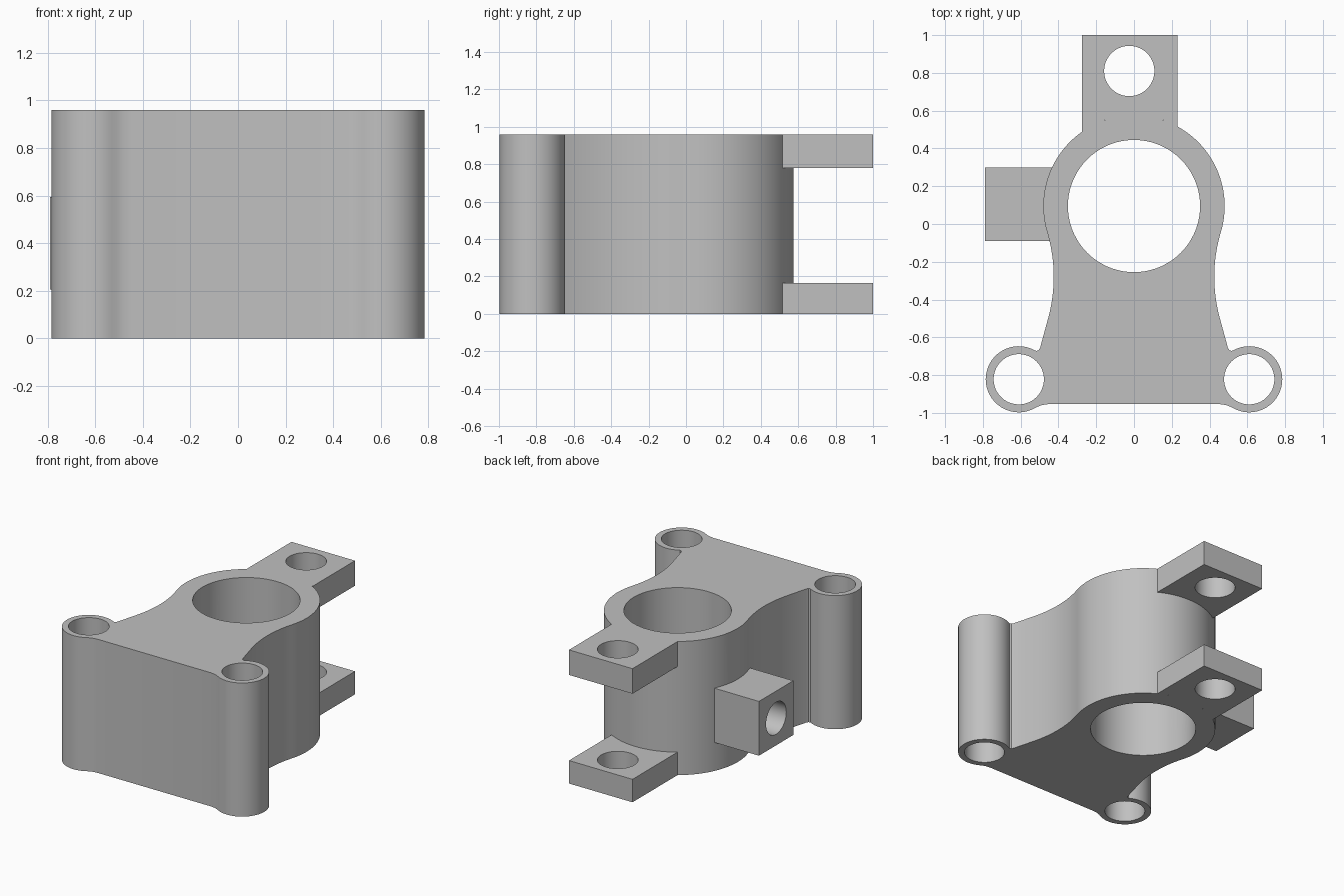
import bpy, bmesh
from math import radians, degrees, cos, sin, asin, pi
from mathutils import Matrix

if "Cube" in bpy.data.objects:
    bpy.data.objects.remove(bpy.data.objects["Cube"], do_unlink=True)

HEIGHT = 0.96
BORE_Y, BORE_R, SHELL_R = 0.095, 0.35, 0.48
TUBE_X, TUBE_Y, TUBE_R = 0.61, -0.822, 0.175
BOLT_R = 0.133

grey = bpy.data.materials.new("plain grey")
grey.use_nodes = True
grey.diffuse_color = (0.53, 0.53, 0.53, 1)
grey.node_tree.nodes["Principled BSDF"].inputs["Base Color"].default_value = grey.diffuse_color


def arc(cx, cy, r, a0, a1, n):
    """Points along a circular arc, angles in degrees."""
    angles = [radians(a0 + (a1 - a0) * i / n) for i in range(n + 1)]
    return [(cx + r * cos(a), cy + r * sin(a)) for a in angles]


def prism(name, profile, z0, z1):
    """Extrude a flat outline from z0 to z1."""
    bm = bmesh.new()
    face = bm.faces.new([bm.verts.new((x, y, z0)) for x, y in profile])
    top = bmesh.ops.extrude_face_region(bm, geom=[face])["geom"]
    verts = [v for v in top if isinstance(v, bmesh.types.BMVert)]
    bmesh.ops.translate(bm, verts=verts, vec=(0, 0, z1 - z0))
    bmesh.ops.recalc_face_normals(bm, faces=bm.faces)
    return add_object(name, bm)


def add_object(name, bm):
    mesh = bpy.data.meshes.new(name)
    bm.to_mesh(mesh)
    bm.free()
    mesh.materials.append(grey)
    obj = bpy.data.objects.new(name, mesh)
    bpy.context.collection.objects.link(obj)
    return obj


def cutter(x, y, z, r, length, along_x=False):
    """Round cutter centred on a point."""
    bm = bmesh.new()
    turn = Matrix.Rotation(pi / 2, 4, "Y") if along_x else Matrix()
    bmesh.ops.create_cone(bm, cap_ends=True, segments=72, radius1=r, radius2=r,
                          depth=length, matrix=Matrix.Translation((x, y, z)) @ turn)
    obj = add_object("hole_cutter", bm)
    obj.hide_render = True
    return obj


def finish(obj, cutters):
    """Cut the holes, apply them and smooth the round walls."""
    for c in cutters:
        mod = obj.modifiers.new("hole", "BOOLEAN")
        mod.operation, mod.solver, mod.object = "DIFFERENCE", "EXACT", c
    bpy.ops.object.select_all(action="DESELECT")
    obj.select_set(True)
    bpy.context.view_layer.objects.active = obj
    for mod in list(obj.modifiers):
        bpy.ops.object.modifier_apply(modifier=mod.name)
    bpy.ops.object.shade_smooth_by_angle(angle=radians(30))


# Holes
bore = cutter(0, BORE_Y, HEIGHT / 2, BORE_R, 2)
tube_holes = [cutter(s * TUBE_X, TUBE_Y, HEIGHT / 2, BOLT_R, 2) for s in (-1, 1)]
lug_hole = cutter(-0.025, 0.81, HEIGHT / 2, BOLT_R, 2)
side_hole = cutter(-0.55, 0.105, 0.4, 0.115, 0.9, along_x=True)

# Body: round shell, concave waist, notch, tube and foot on one half, then mirrored
waist_x, waist_y, waist_r = 1.25, -0.28, 0.825
half = arc(0, BORE_Y, SHELL_R, 90, -16.7, 36)
half += arc(waist_x, waist_y, waist_r, 163.3, 195.5, 16)[1:]
half += [(0.497, -0.655), (0.505, -0.668), (0.518, -0.672)]
half += arc(TUBE_X, TUBE_Y, TUBE_R, 117, -117, 40)
half += [(0.51, -0.967), (0.485, -0.958), (0.45, -0.953)]
outline = half + [(-x, y) for x, y in reversed(half[1:])]
body = prism("body", outline, 0, HEIGHT)
finish(body, [bore, side_hole] + tube_holes)

# Rear lugs, hugging the round shell
lug_left, lug_right = -0.275, 0.23
a_right = 90 - degrees(asin(lug_right / SHELL_R))
a_left = 90 - degrees(asin(lug_left / SHELL_R))
lug = arc(0, BORE_Y, SHELL_R, a_right, a_left, 20) + [(lug_left, 1), (lug_right, 1)]
for name, z0, z1 in (("lower_lug", 0, 0.165), ("upper_lug", 0.78, HEIGHT)):
    finish(prism(name, lug, z0, z1), [lug_hole])

# Side boss with a cross hole
y0, y1 = -0.09, 0.30
a0 = 180 - degrees(asin((y0 - BORE_Y) / SHELL_R))
a1 = 180 - degrees(asin((y1 - BORE_Y) / SHELL_R))
boss = arc(0, BORE_Y, SHELL_R - 0.002, a0, a1, 16) + [(-0.79, y1), (-0.79, y0)]
finish(prism("side_boss", boss, 0.205, 0.595), [side_hole])

for c in [bore, lug_hole, side_hole] + tube_holes:
    bpy.data.objects.remove(c, do_unlink=True)
